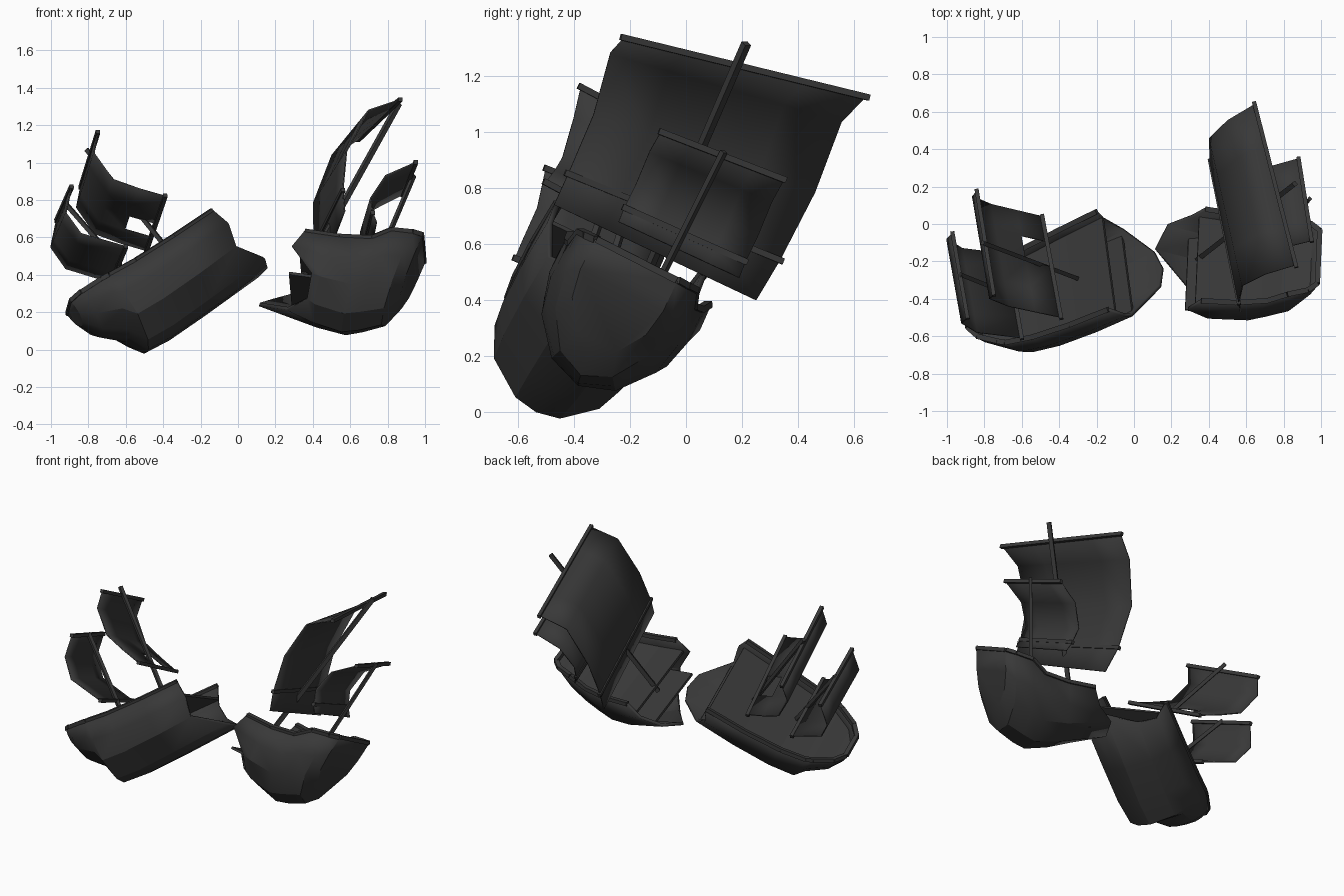
import bpy, bmesh, math
from mathutils import Vector as V

if "Cube" in bpy.data.objects:
    bpy.data.objects.remove(bpy.data.objects["Cube"])

dark = bpy.data.materials.new("dark_wood")
dark.diffuse_color = (0.04, 0.04, 0.04, 1)
dark.use_nodes = True
dark.node_tree.nodes["Principled BSDF"].inputs["Base Color"].default_value = dark.diffuse_color

def make(name, verts, faces, thick=0, smooth=0):
    me = bpy.data.meshes.new(name)
    me.from_pydata([tuple(v) for v in verts], [], faces)
    bm = bmesh.new()
    bm.from_mesh(me)
    bmesh.ops.recalc_face_normals(bm, faces=bm.faces)
    bm.to_mesh(me)
    bm.free()
    ob = bpy.data.objects.new(name, me)
    bpy.context.collection.objects.link(ob)
    me.materials.append(dark)
    if smooth:
        bpy.context.view_layer.objects.active = ob
        ob.select_set(True)
        bpy.ops.object.shade_smooth_by_angle(angle=math.radians(smooth))
        ob.select_set(False)
    if thick:
        m = ob.modifiers.new("thickness", 'SOLIDIFY')
        m.thickness, m.offset = thick, 0
    return ob

# Square timber running between two points
def beam(name, a, b, w, h=None):
    a, b, h = V(a), V(b), h or w
    d = (b - a).normalized()
    s = d.cross(V((0, 0, 1))).normalized()
    t = s.cross(d)
    vs = [p + s * w / 2 * i + t * h / 2 * j for p in (a, b)
          for i, j in ((-1, -1), (1, -1), (1, 1), (-1, 1))]
    return make(name, vs, [(3, 2, 1, 0), (4, 5, 6, 7)] +
                [(i, (i + 1) % 4, 4 + (i + 1) % 4, 4 + i) for i in range(4)])

# Billowing sail: near edge points swept across to the far edge, with two yards
def sail(name, near, top_off, bot_off, low, torn=()):
    n, cols = len(near), 4
    vs = []
    for i, p in enumerate(near):
        off = V(top_off).lerp(V(bot_off), i / (n - 1))
        vs += [V(p) + off * j / cols for j in range(cols + 1)]
    k = cols + 1
    fs = [(i * k + j, i * k + j + 1, i * k + k + j + 1, i * k + k + j)
          for i in range(n - 1) for j in range(cols) if (i, j) not in torn]
    make(name, vs, fs, 0.008, 50)
    for tag, i in (("top", 0), ("bottom", low)):
        a, b = vs[i * k], vs[i * k + cols]
        e = (b - a) * 0.015
        beam(f"{name}_{tag}_yard", a - e, b + e, 0.022)

# Hull half: stations (forward, half width, rim height, keel height); ragged first row
def hull(name, centre, f, u, stations, jag, deck_drop, half, floor_rows):
    section = half + [(0, 1)] + [(-a, b) for a, b in reversed(half)]
    f = V(f).normalized()
    r = V(u).cross(f).normalized()
    if r.y > 0:
        r = -r
    u = f.cross(r)
    if u.z < 0:
        u = -u
    c = V(centre)
    at = lambda x, y, z: c + f * x + r * y + u * z
    side = 1 if r.y < 0 else -1
    vs = []
    for s, (x, hw, top, keel) in enumerate(stations):
        for j, (a, b) in enumerate(section):
            vs.append(at(x + (jag[j] if s == 0 else 0), a * hw * side, top + (keel - top) * b))
    n, m = len(section), len(stations)
    fs = [(i * n + j, i * n + j + 1, i * n + n + j + 1, i * n + n + j)
          for i in range(m - 1) for j in range(n - 1)]
    fs.append(tuple((m - 1) * n + j for j in range(n)))
    make(name + "_hull", vs, fs, 0.02, 25)
    # main deck and lower floor
    for tag, drop, wid, rows in (("deck", deck_drop, .98, m), ("hold_floor", .24, .8, floor_rows)):
        dv = []
        for x, hw, top, keel in stations[:rows]:
            z = max(top - drop, keel + .03)
            dv += [at(x, hw * wid * a, z) for a in (1, 0, -1)]
        df = [(i * 3 + j, i * 3 + j + 1, i * 3 + j + 4, i * 3 + j + 3)
              for i in range(rows - 1) for j in (0, 1)]
        make(f"{name}_{tag}", dv, df, 0.016)
    # rail around the rim
    rim = [vs[i * n] for i in range(m)] + [vs[i * n + n - 1] for i in reversed(range(m))]
    for a, b in zip(rim, rim[1:]):
        beam(name + "_rail", a, b, 0.028, 0.024)

# Bow half, lying nose down (jag lists run near rim, keel, far rim)
hull("bow", (-.18, -.2, .615), (-.785, -.35, -.51), (-.62, .27, .74),
     [(0, .29, 0, -.34), (.25, .28, 0, -.36), (.5, .26, .01, -.37), (.66, .235, .03, -.36),
      (.70, .215, .04, -.25), (.81, .15, .06, -.15), (.86, .08, .07, -.05)],
     [-.01, -.03, .0, -.14, -.16, -.13, -.02, .02, -.02], .08,
     [(1, 0), (1.02, .33), (.86, .66), (.36, .95)], 4)

# Stern half, leaning back
hull("stern", (.37, -.165, .51), (-.93, .2, .31), (.4, .4, .82),
     [(0, .275, 0, -.34), (-.18, .265, .04, -.36), (-.34, .245, .10, -.36),
      (-.42, .23, .19, -.32), (-.52, .20, .23, -.25), (-.565, .16, .25, -.13)],
     [0, .03, -.12, -.13, -.02, .16, .13, .03, .0], .09,
     [(1, 0), (1.01, .33), (.9, .62), (.5, .9)], 4)

# Masts
beam("bow_main_mast", (-.28, -.3, .42), (-.81, -.1, 1.07), .022)
beam("bow_fore_mast", (-.5, -.44, .3), (-.93, -.27, .79), .022)
beam("stern_main_mast", (.34, -.19, .38), (.86, .215, 1.315), .026)
beam("stern_rear_mast", (.74, -.1, .46), (.94, .135, .93), .02)

# Sails
sail("bow_main_sail",
     [(-.75, -.375, 1.16), (-.77, -.40, 1.05), (-.67, -.44, .91), (-.53, -.47, .86), (-.39, -.5, .82)],
     (-.09, .55, -.29), (-.1, .54, -.29), 4, {(3, 2)})
sail("bow_fore_sail",
     [(-.89, -.5, .87), (-.92, -.53, .73), (-.84, -.58, .62), (-.6, -.61, .55)],
     (-.08, .45, -.18), (-.08, .45, -.19), 3)
sail("stern_main_sail",
     [(.865, -.22, 1.335), (.70, -.27, 1.28), (.58, -.33, 1.06), (.56, -.42, .85), (.57, -.47, .74)],
     (-.22, .86, -.21), (-.13, .72, -.34), 3)
sail("stern_rear_sail",
     [(.95, -.09, 1.0), (.79, -.13, .93), (.71, -.18, .81), (.72, -.22, .73), (.74, -.24, .68)],
     (-.07, .44, -.17), (-.04, .43, -.2), 3)
